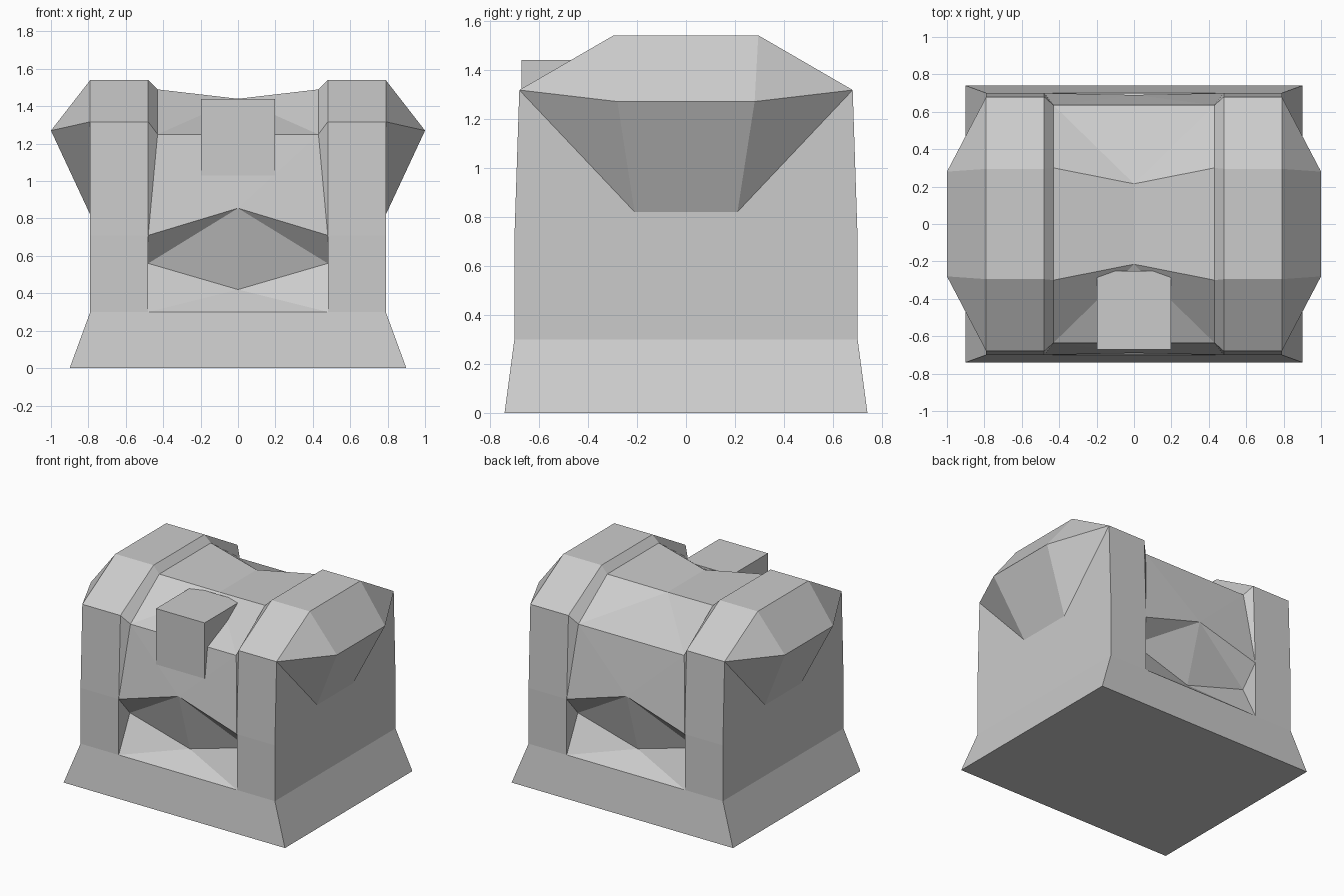
import bpy
from mathutils import Vector

if "Cube" in bpy.data.objects:
    bpy.data.objects.remove(bpy.data.objects["Cube"])

# Corner points of one quarter of the model (right, front)
P = {
    # base
    'b0': (.9, -.74, 0), 'b1': (.79, -.7, .3),
    # tower: inner and outer edge going up the front and over the top
    'i0': (.48, -.7, .3), 'i1': (.48, -.7, .71), 'i2': (.48, -.68, 1.317), 'i3': (.48, -.295, 1.54),
    'o1': (.79, -.7, .71), 'o2': (.79, -.68, 1.317), 'o3': (.79, -.295, 1.54),
    # side flare
    'f1': (1, -.28, 1.27), 'f0': (.79, -.21, .82),
    # saddle between the towers
    's2': (.43, -.635, 1.25), 's3': (.43, -.3, 1.49), 'm3': (0, -.215, 1.44),
    # mouth recess
    'peak': (0, -.69, .855), 'side': (.48, -.57, .56), 'low': (0, -.56, .42),
}


def pt(key):
    """Named point; suffix '/x' or '/y' drops it onto that mirror plane."""
    name, *planes = key.split('/')
    v = list(P[name])
    for p in planes:
        v['xy'.index(p)] = 0
    return tuple(v)


def shell(name, inside, faces):
    """Quarter shell facing away from an inner point, mirrored in x and y."""
    keys = sorted({k for f in faces for k in f.split()})
    index = {k: n for n, k in enumerate(keys)}
    polys = []
    for f in faces:
        ks = f.split()
        pts = [Vector(pt(k)) for k in ks]
        normal = Vector()
        for a, b in zip(pts, pts[1:] + pts[:1]):
            normal += a.cross(b)
        centre = sum(pts, Vector()) / len(pts)
        if normal.dot(centre - Vector(inside)) < 0:
            ks.reverse()
        polys.append([index[k] for k in ks])
    mesh = bpy.data.meshes.new(name)
    mesh.from_pydata([pt(k) for k in keys], [], polys)
    ob = bpy.data.objects.new(name, mesh)
    bpy.context.collection.objects.link(ob)
    mirror = ob.modifiers.new('mirror', 'MIRROR')
    mirror.use_axis = (True, True, False)
    return ob


# Flared foot
shell('base', (0, 0, .15), [
    'b0/x b0 b1 i0 i0/x', 'b0 b0/y b1/y b1', 'b0 b0/y b0/x/y b0/x'])

# Two side towers with bevelled inner rims
shell('side_towers', (.63, 0, .8), [
    'i0 b1 o1 i1', 'i1 o1 o2 i2', 'i2 o2 o3 i3', 'i3 o3 o3/y i3/y',
    'b1 b1/y f0/y f0 o2 o1',
    'i1 i2 s2', 'i2 i3 s3 s2', 'i3 i3/y s3/y s3',
    'i0 i1 side'])

# Faceted flares on the outer sides
shell('side_flares', (.79, 0, 1.2), [
    'o2 o3 f1', 'o3 o3/y f1/y f1', 'o2 f1 f0', 'f1 f1/y f0/y f0'])

# Sagging roof and front/back panels
shell('saddle', (0, 0, .7), [
    'peak i1 s2', 'peak s2 s2/x', 's2/x s2 m3', 's2 s3 m3', 's3 s3/y m3/y m3'])

# Recessed mouths on front and back
shell('mouth_recess', (0, 0, .7), [
    'peak i1 side', 'peak side low', 'low side i0', 'low i0 i0/x'])

# Block on the front slope
bpy.ops.mesh.primitive_cube_add(size=1, location=(0, -.46, 1.235))
block = bpy.context.object
block.name = 'front_block'
block.scale = (.395, .42, .41)
